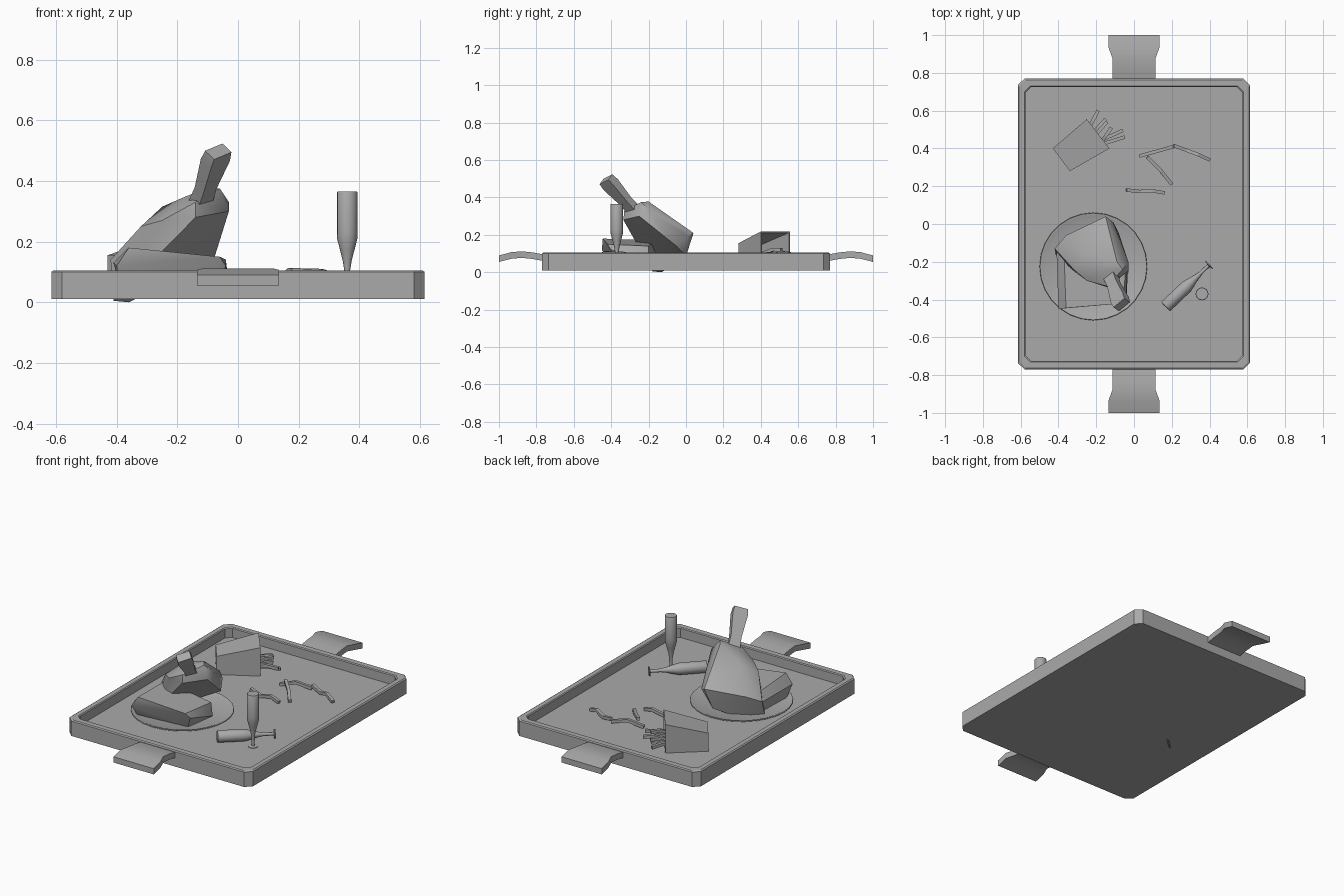
import bpy, bmesh, math
from mathutils import Vector, Matrix

if "Cube" in bpy.data.objects:
    bpy.data.objects.remove(bpy.data.objects["Cube"], do_unlink=True)

grey = bpy.data.materials.new("plain grey")
grey.use_nodes = True
grey.diffuse_color = (0.4, 0.4, 0.4, 1)
grey.node_tree.nodes["Principled BSDF"].inputs["Base Color"].default_value = (0.4, 0.4, 0.4, 1)
FLOOR = 0.045


def finish(name, bm, smooth=0):
    """Turn a bmesh into a named object, optionally smoothed below an angle."""
    bmesh.ops.recalc_face_normals(bm, faces=bm.faces)
    mesh = bpy.data.meshes.new(name)
    bm.to_mesh(mesh)
    bm.free()
    mesh.materials.append(grey)
    ob = bpy.data.objects.new(name, mesh)
    bpy.context.collection.objects.link(ob)
    if smooth:
        bpy.ops.object.select_all(action='DESELECT')
        ob.select_set(True)
        bpy.context.view_layer.objects.active = ob
        bpy.ops.object.shade_smooth_by_angle(angle=math.radians(smooth))
    return ob


def loft(name, rings, smooth=0, open_end=False):
    """Bridge matching rings of points and cap the ends."""
    bm = bmesh.new()
    vs = [[bm.verts.new(p) for p in ring] for ring in rings]
    n = len(vs[0])
    for a, b in zip(vs, vs[1:]):
        for i in range(n):
            j = (i + 1) % n
            bm.faces.new((a[i], a[j], b[j], b[i]))
    bm.faces.new(vs[0])
    if not open_end:
        bm.faces.new(vs[-1])
    return finish(name, bm, smooth)


def hull(name, points, smooth=0):
    bm = bmesh.new()
    for p in points:
        bm.verts.new(p)
    res = bmesh.ops.convex_hull(bm, input=bm.verts)
    loose = [v for v in bm.verts if not v.link_faces]
    bmesh.ops.delete(bm, geom=loose, context='VERTS')
    return finish(name, bm, smooth)


def lathe(name, profile, sides, smooth=35):
    turn = [2 * math.pi * i / sides for i in range(sides)]
    return loft(name, [[(r * math.cos(t), r * math.sin(t), z) for t in turn]
                       for r, z in profile], smooth)


def cut_rect(hx, hy, c, z):
    """Rectangle with chamfered corners."""
    return [(hx, hy - c, z), (hx - c, hy, z), (c - hx, hy, z), (-hx, hy - c, z),
            (-hx, c - hy, z), (c - hx, -hy, z), (hx - c, -hy, z), (hx, c - hy, z)]


def stick(name, path, size=0.018):
    """Square bar following a path."""
    pts = [Vector(p) for p in path]
    rings = []
    for i, p in enumerate(pts):
        d = (pts[min(i + 1, len(pts) - 1)] - pts[max(i - 1, 0)]).normalized()
        s = d.cross(Vector((0, 0, 1))).normalized() * size / 2
        u = s.cross(d).normalized() * size / 2
        rings.append([p + s + u, p + s - u, p - s - u, p - s + u])
    return loft(name, rings)


# Tray with recessed floor
loft("tray", [cut_rect(*r) for r in (
    (0.615, 0.77, 0.035, 0.01), (0.615, 0.77, 0.035, 0.10), (0.608, 0.763, 0.035, 0.105),
    (0.58, 0.73, 0.03, 0.105), (0.575, 0.725, 0.03, 0.10), (0.575, 0.725, 0.03, FLOOR))])

# Arched, flared handles at both ends
for side, label in ((-1, "front_handle"), (1, "back_handle")):
    rings = []
    for y, w, z in ((0.76, 0.115, 0.095), (0.82, 0.115, 0.106), (0.88, 0.115, 0.112),
                    (0.935, 0.135, 0.107), (1.0, 0.135, 0.09)):
        rings.append([(-w, side * y, z), (w, side * y, z),
                      (w, side * y, z - 0.035), (-w, side * y, z - 0.035)])
    loft(label, rings, 25)

# Plate
plate = lathe("plate", [(0.24, FLOOR - 0.004), (0.285, 0.06), (0.283, 0.064),
                        (0.27, 0.062), (0.25, 0.053)], 28)
plate.location = (-0.215, -0.225, 0)

# Slab of food lying on the plate
hull("lower_slab", [
    (-0.39, -0.41, 0.05), (-0.07, -0.38, 0.05), (-0.03, -0.2, 0.06), (-0.38, -0.13, 0.05),
    (-0.40, -0.45, 0.12), (-0.36, -0.445, 0.18), (-0.06, -0.42, 0.15), (-0.04, -0.40, 0.12),
    (-0.04, -0.2, 0.14), (-0.37, -0.17, 0.17), (-0.41, -0.15, 0.13)], 30)

# Leaning joint of meat
hull("meat", [
    (-0.15, 0.04, 0.21), (-0.18, 0.0, 0.085), (-0.42, -0.13, 0.14), (-0.41, -0.18, 0.005),
    (-0.36, -0.13, 0.0), (-0.36, -0.06, 0.18), (-0.11, 0.01, 0.19), (-0.08, -0.05, 0.14),
    (-0.26, -0.22, 0.15), (-0.32, -0.24, 0.25), (-0.25, -0.16, 0.315), (-0.17, -0.25, 0.35),
    (-0.09, -0.2, 0.378), (-0.06, -0.24, 0.375), (-0.03, -0.2, 0.33), (-0.03, -0.25, 0.30),
    (-0.14, -0.33, 0.33), (-0.14, -0.335, 0.28), (-0.25, -0.3, 0.27), (-0.06, -0.11, 0.23)], 40)

# Bone sticking out of the meat
start, end = Vector((-0.13, -0.26, 0.31)), Vector((-0.065, -0.428, 0.497))
wide = Vector((0.06, 0.05, 0.025)).normalized()
thick = wide.cross(end - start).normalized()
rings = []
for t, w, h in ((0, 0.036, 0.024), (0.35, 0.03, 0.021), (0.85, 0.043, 0.026), (1, 0.039, 0.023)):
    c = start.lerp(end, t)
    rings.append([c + wide * w * a + thick * h * b
                  for a, b in ((1, 1), (1, -1), (-1, -1), (-1, 1))])
loft("bone", rings, 30)

# Tapered carton on its side, hollow and open towards the spilled sticks
base_l, base_r = Vector((-0.43, 0.40, 0)), Vector((-0.34, 0.28, 0))
open_l, open_r = Vector((-0.25, 0.555, 0)), Vector((-0.13, 0.40, 0))


def carton_ring(left, right, low, high, inset):
    s = (right - left).normalized() * inset
    return [(left + s).to_tuple()[:2] + (low + inset,), (right - s).to_tuple()[:2] + (low + inset,),
            (right - s).to_tuple()[:2] + (high - inset,), (left + s).to_tuple()[:2] + (high - inset,)]


along = Vector((0.014, 0.01, 0))
loft("carton", [carton_ring(base_l, base_r, FLOOR, 0.155, 0),
                carton_ring(open_l, open_r, FLOOR, 0.218, 0),
                carton_ring(open_l, open_r, FLOOR, 0.218, 0.007),
                carton_ring(base_l + along, base_r + along, FLOOR, 0.155, 0.007)])

# Sticks half out of the carton
for i, (x, y, z) in enumerate(((-0.19, 0.60, 0.08), (-0.15, 0.555, 0.10), (-0.145, 0.54, 0.07),
                               (-0.06, 0.495, 0.07), (-0.05, 0.46, 0.09), (-0.12, 0.51, 0.12))):
    root = Vector((-0.27 + 0.015 * i, 0.45 - 0.01 * i, 0.07 + 0.012 * (i % 3)))
    tip = Vector((x, y, z))
    mid = root.lerp(tip, 0.6) + Vector((0, 0, 0.012))
    stick("carton_stick_%d" % (i + 1), [root, mid, tip])

# Loose sticks on the tray
stick("loose_stick_1", [(0.03, 0.36, 0.055), (0.12, 0.385, 0.08), (0.21, 0.41, 0.06)])
stick("loose_stick_2", [(0.21, 0.415, 0.075), (0.28, 0.39, 0.06), (0.34, 0.367, 0.075), (0.40, 0.34, 0.055)])
stick("loose_stick_3", [(0.07, 0.355, 0.09), (0.14, 0.285, 0.075), (0.20, 0.21, 0.055)])
stick("loose_stick_4", [(-0.04, 0.18, 0.075), (0.03, 0.172, 0.055), (0.10, 0.175, 0.07), (0.16, 0.165, 0.055)])

# Bottles, modelled from lip to base: one upside down, one lying
PROFILE = [(0.027, 0), (0.027, 0.005), (0.009, 0.008), (0.010, 0.065), (0.015, 0.095),
           (0.024, 0.13), (0.033, 0.165), (0.034, 0.185), (0.034, 0.318), (0.032, 0.322)]
standing = lathe("standing_bottle", PROFILE, 16)
standing.location = (0.36, -0.37, FLOOR - 0.002)
lying = lathe("lying_bottle", PROFILE, 16)
lip, foot = Vector((0.40, -0.215, 0.073)), Vector((0.175, -0.43, 0.079))
lying.rotation_euler = (foot - lip).to_track_quat('Z', 'Y').to_euler()
lying.location = lip
